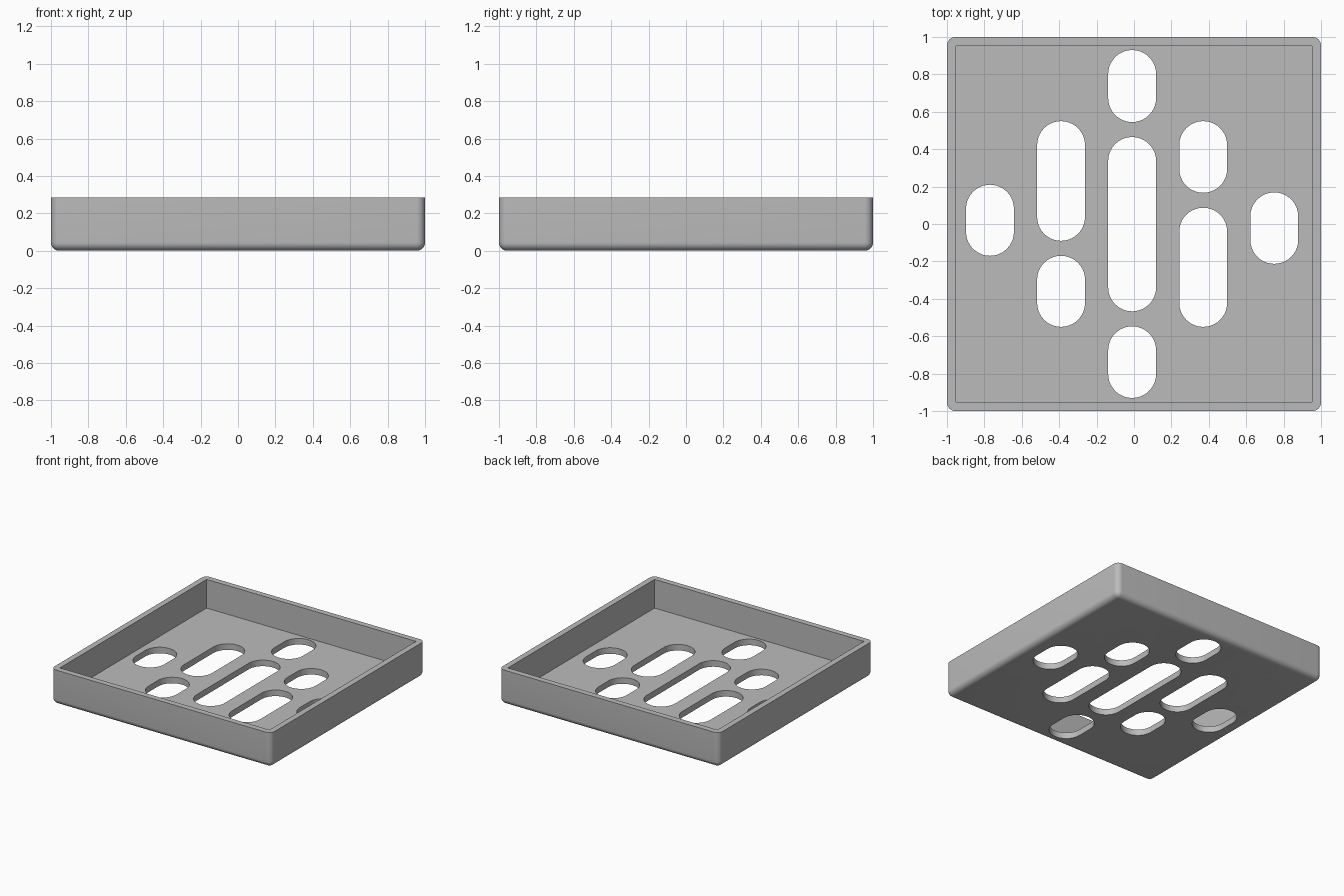
import bpy
import bmesh
import math

if "Cube" in bpy.data.objects:
    bpy.data.objects.remove(bpy.data.objects["Cube"], do_unlink=True)

HEIGHT, WALL, FLOOR, ROUND = 0.286, 0.048, 0.05, 0.045
SLOT_RADIUS = 0.128

grey = bpy.data.materials.new("plain_grey")
grey.use_nodes = True
colour = (0.5, 0.5, 0.5, 1)
grey.diffuse_color = colour
grey.node_tree.nodes["Principled BSDF"].inputs["Base Color"].default_value = colour


def make_object(name, bm):
    bmesh.ops.recalc_face_normals(bm, faces=bm.faces)
    mesh = bpy.data.meshes.new(name)
    bm.to_mesh(mesh)
    bm.free()
    mesh.materials.append(grey)
    obj = bpy.data.objects.new(name, mesh)
    bpy.context.collection.objects.link(obj)
    return obj


def box(bm, half, z0, z1):
    made = bmesh.ops.create_cube(bm, size=1)["verts"]
    bmesh.ops.scale(bm, vec=(2 * half, 2 * half, z1 - z0), verts=made)
    bmesh.ops.translate(bm, vec=(0, 0, (z0 + z1) / 2), verts=made)


def slot_prism(bm, x, low, high, steps=20):
    # upright prism with semicircular ends
    outline = []
    for centre, start in ((high - SLOT_RADIUS, 0), (low + SLOT_RADIUS, math.pi)):
        for i in range(steps + 1):
            a = start + math.pi * i / steps
            outline.append(bm.verts.new((x + SLOT_RADIUS * math.cos(a),
                                         centre + SLOT_RADIUS * math.sin(a), -0.1)))
    base = bm.faces.new(outline)
    top = bmesh.ops.extrude_face_region(bm, geom=[base])["geom"]
    bmesh.ops.translate(bm, vec=(0, 0, 0.25),
                        verts=[v for v in top if isinstance(v, bmesh.types.BMVert)])


# Outer block, rounded everywhere except around the top rim
bm = bmesh.new()
box(bm, 1, 0, HEIGHT)
lower_edges = [e for e in bm.edges if min(v.co.z for v in e.verts) < 0.01]
bmesh.ops.bevel(bm, geom=lower_edges, offset=ROUND, segments=8, profile=0.5,
                affect='EDGES')
tray = make_object("slotted_tray", bm)

# Cavity above the floor
bm = bmesh.new()
box(bm, 1 - WALL, FLOOR, HEIGHT + 0.2)
cavity = make_object("cavity_cutter", bm)

# Drain slots: column x, then low and high ends along y
slots = [
    (-0.77, -0.17, 0.21),
    (-0.39, -0.09, 0.55), (-0.39, -0.55, -0.17),
    (-0.01, 0.545, 0.93), (-0.01, -0.467, 0.465), (-0.01, -0.93, -0.547),
    (0.37, 0.167, 0.55), (0.37, -0.55, 0.087),
    (0.75, -0.213, 0.169),
]
bm = bmesh.new()
for slot in slots:
    slot_prism(bm, *slot)
drains = make_object("slot_cutter", bm)

# Cut the tray and discard the cutters
bpy.ops.object.select_all(action='DESELECT')
bpy.context.view_layer.objects.active = tray
tray.select_set(True)
for cutter in (cavity, drains):
    cutter.hide_render = True
    cut = tray.modifiers.new(cutter.name, 'BOOLEAN')
    cut.operation = 'DIFFERENCE'
    cut.solver = 'EXACT'
    cut.object = cutter
    bpy.ops.object.modifier_apply(modifier=cut.name)
    bpy.data.objects.remove(cutter, do_unlink=True)

bpy.ops.object.shade_smooth_by_angle(angle=math.radians(30))
